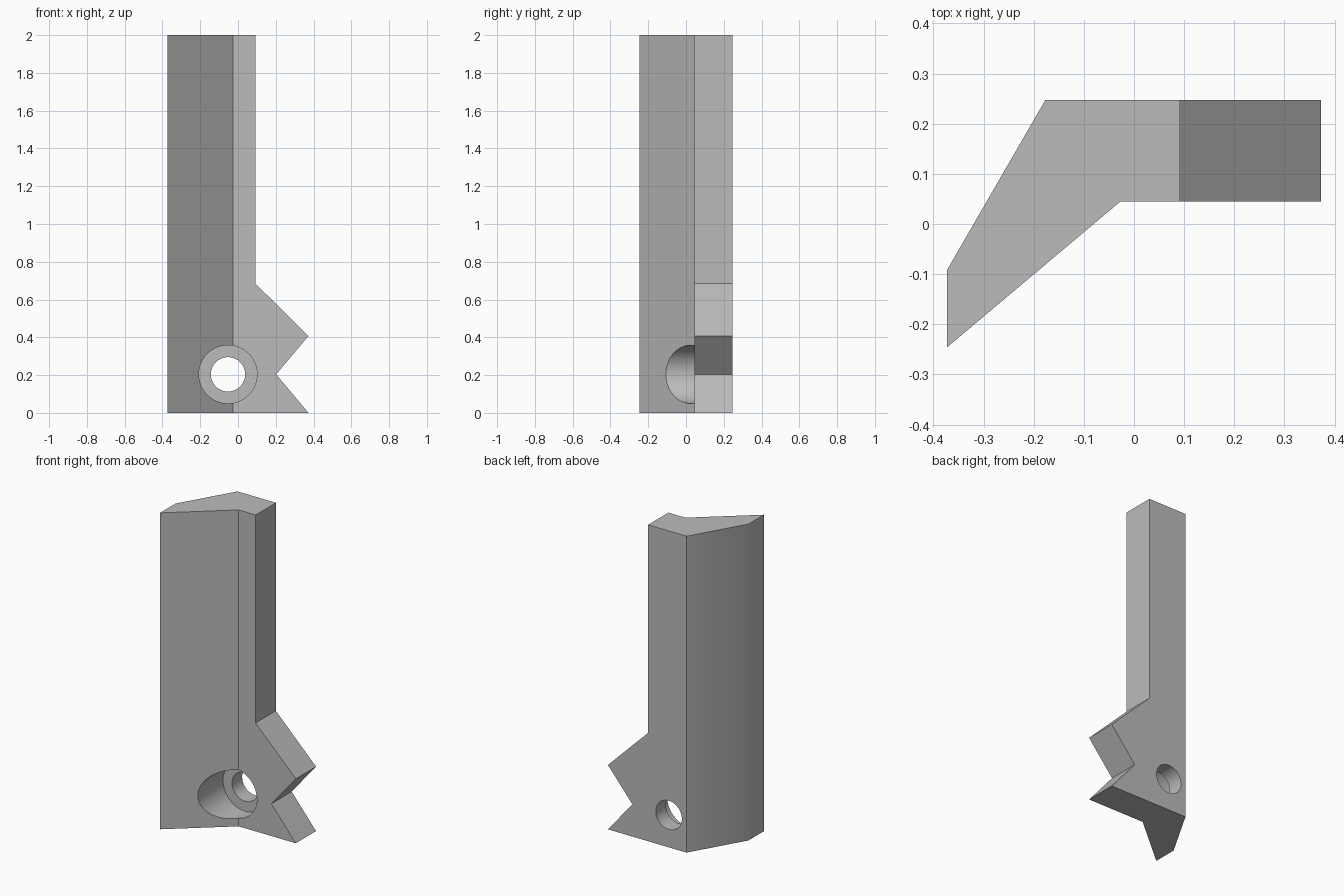
import bpy
import bmesh
from math import pi, radians
from mathutils import Matrix, Vector

cube = bpy.data.objects.get("Cube")
if cube:
    bpy.data.objects.remove(cube, do_unlink=True)

grey = bpy.data.materials.new("mid grey")
grey.use_nodes = True
colour = (0.5, 0.5, 0.5, 1)
grey.diffuse_color = colour
grey.node_tree.nodes["Principled BSDF"].inputs["Base Color"].default_value = colour


def finish(bm, name):
    bmesh.ops.recalc_face_normals(bm, faces=bm.faces)
    mesh = bpy.data.meshes.new(name)
    bm.to_mesh(mesh)
    bm.free()
    mesh.materials.append(grey)
    obj = bpy.data.objects.new(name, mesh)
    bpy.context.collection.objects.link(obj)
    return obj


def prism(name, points, push):
    """Extrude a closed outline along a vector."""
    bm = bmesh.new()
    face = bm.faces.new([bm.verts.new(p) for p in points])
    result = bmesh.ops.extrude_face_region(bm, geom=[face], use_keep_orig=True)
    moved = [v for v in result["geom"] if isinstance(v, bmesh.types.BMVert)]
    bmesh.ops.translate(bm, verts=moved, vec=Vector(push))
    return finish(bm, name)


def bore(name, radius, y_start, y_end):
    """Round cutter along y, centred on the screw hole."""
    bm = bmesh.new()
    place = Matrix.Translation((-0.053, (y_start + y_end) / 2, 0.204)) @ Matrix.Rotation(pi / 2, 4, "X")
    bmesh.ops.create_cone(bm, cap_ends=True, segments=64, radius1=radius, radius2=radius,
                          depth=y_end - y_start, matrix=place)
    return finish(bm, name)


def carve(obj, cutter):
    cutter.hide_render = True
    mod = obj.modifiers.new("cut", "BOOLEAN")
    mod.operation = "DIFFERENCE"
    mod.solver = "EXACT"
    mod.object = cutter
    bpy.context.view_layer.objects.active = obj
    bpy.ops.object.modifier_apply(modifier=mod.name)
    bpy.data.objects.remove(cutter, do_unlink=True)


# Bent bar: plan outline raised to full height, left over-long for trimming
plan = [(-0.373, -0.246), (-0.027, 0.045), (0.5, 0.045),
        (0.5, 0.247), (-0.177, 0.247), (-0.373, -0.092)]
bracket = prism("bent_bracket", [(x, y, 0) for x, y in plan], (0, 0, 2))

# Trim the side to a narrow post with a notched foot
side = [(0.092, 2.2), (0.092, 0.685), (0.373, 0.407), (0.202, 0.204),
        (0.373, 0), (0.457, -0.1), (0.8, -0.1), (0.8, 2.2)]
carve(bracket, prism("side_trim", [(x, -0.1, z) for x, z in side], (0, 0.6, 0)))

# Counterbored screw hole
carve(bracket, bore("counterbore", 0.154, -0.5, 0.146))
carve(bracket, bore("through_hole", 0.091, 0.0, 0.5))

# Smooth bores, crisp corners
bpy.ops.object.select_all(action="DESELECT")
bracket.select_set(True)
bpy.context.view_layer.objects.active = bracket
bpy.ops.object.shade_smooth_by_angle(angle=radians(35))
